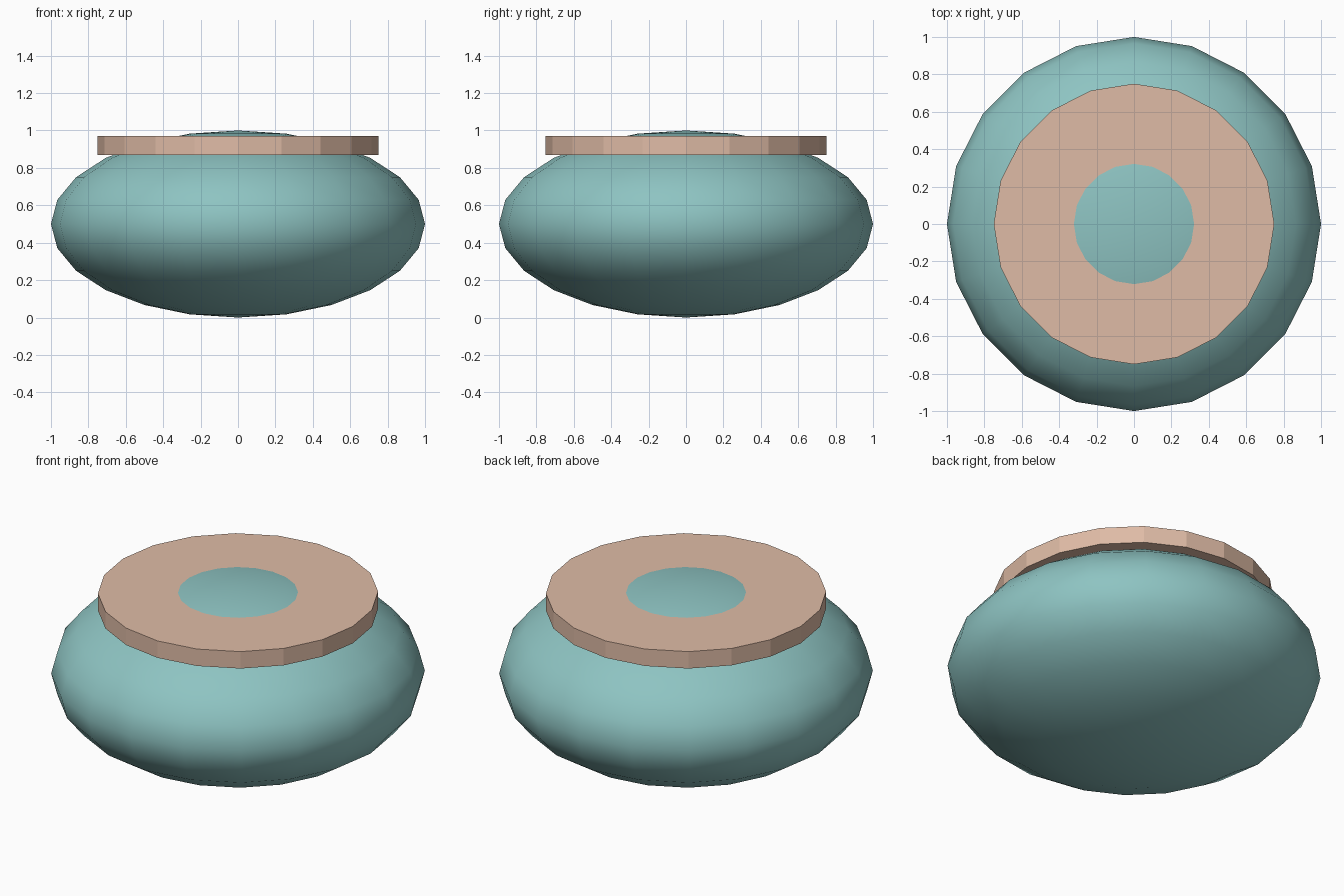
import bpy

if "Cube" in bpy.data.objects:
    bpy.data.objects.remove(bpy.data.objects["Cube"])


def paint(obj, name, color):
    mat = bpy.data.materials.new(name)
    mat.diffuse_color = color
    mat.use_nodes = True
    mat.node_tree.nodes["Principled BSDF"].inputs["Base Color"].default_value = mat.diffuse_color
    obj.data.materials.append(mat)


# Squashed round body, smooth shaded
bpy.ops.mesh.primitive_uv_sphere_add(segments=20, ring_count=12, radius=1, location=(0, 0, 0.5))
body = bpy.context.object
body.name = "body"
body.scale = (1, 1, 0.5)
bpy.ops.object.transform_apply(location=False, rotation=False, scale=True)
bpy.ops.object.shade_smooth()
paint(body, "teal", (0.27, 0.55, 0.54, 1))

# Flat faceted collar the body's top pokes through
bpy.ops.mesh.primitive_cylinder_add(vertices=20, radius=0.75, depth=0.1, location=(0, 0, 0.92))
collar = bpy.context.object
collar.name = "collar"
paint(collar, "peach", (0.74, 0.50, 0.38, 1))
